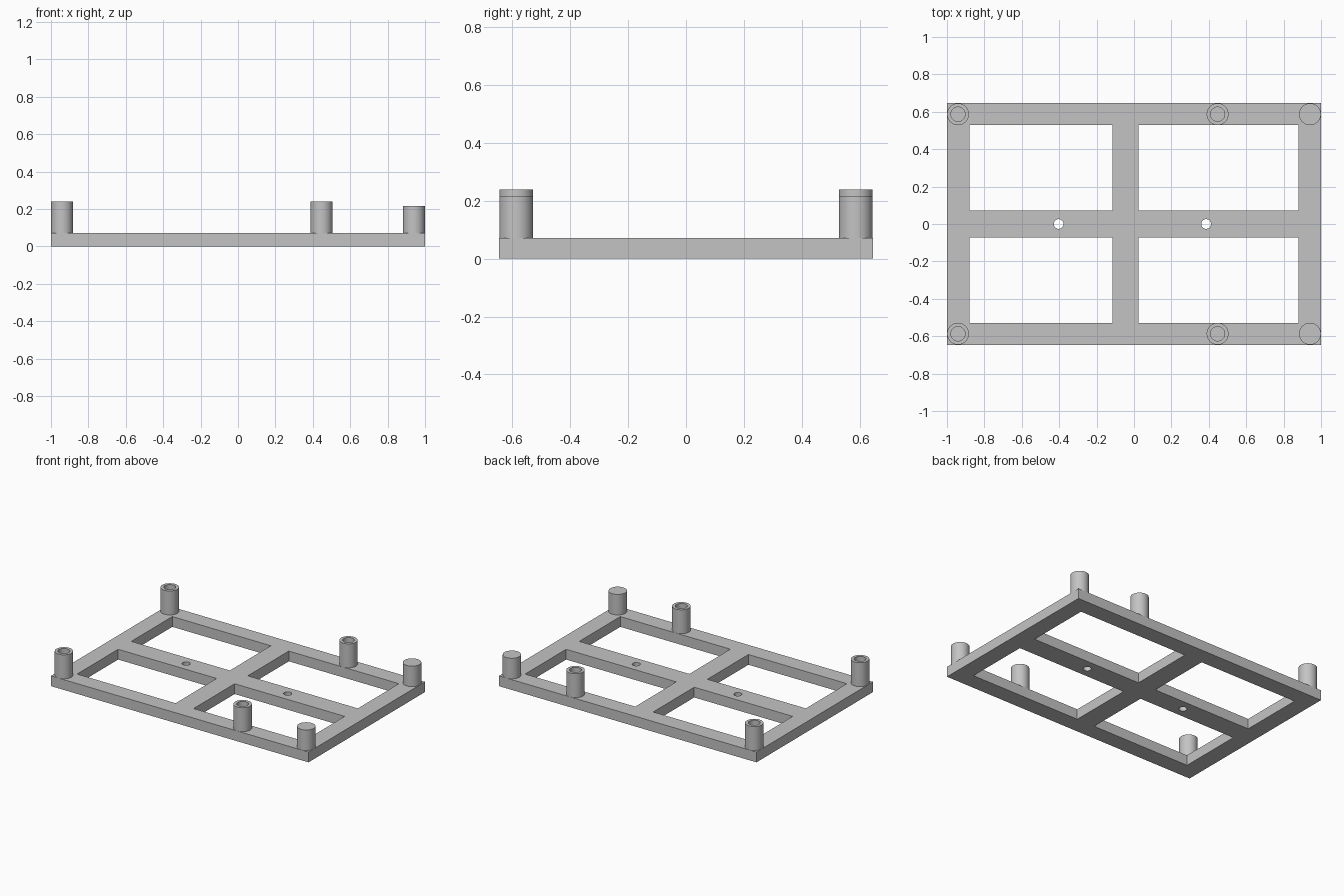
import bpy
import bmesh
import math
from mathutils import Matrix, Vector

if "Cube" in bpy.data.objects:
    bpy.data.objects.remove(bpy.data.objects["Cube"], do_unlink=True)

HALF_Y = 0.646
PLATE = 0.072
POST_R = 0.0585
BORE_R = 0.038

grey = bpy.data.materials.new("plain grey")
grey.use_nodes = True
grey.diffuse_color = (0.55, 0.55, 0.55, 1)
grey.node_tree.nodes["Principled BSDF"].inputs["Base Color"].default_value = grey.diffuse_color


def make_object(name, bm):
    bmesh.ops.recalc_face_normals(bm, faces=bm.faces[:])
    mesh = bpy.data.meshes.new(name)
    bm.to_mesh(mesh)
    bm.free()
    mesh.materials.append(grey)
    obj = bpy.data.objects.new(name, mesh)
    bpy.context.collection.objects.link(obj)
    return obj


def add_box(bm, x0, x1, y0, y1, z0, z1):
    centre = Vector((x0 + x1, y0 + y1, z0 + z1)) / 2
    size = Matrix.Diagonal((x1 - x0, y1 - y0, z1 - z0, 1))
    bmesh.ops.create_cube(bm, size=1, matrix=Matrix.Translation(centre) @ size)


def shade(obj):
    bpy.ops.object.select_all(action='DESELECT')
    obj.select_set(True)
    bpy.context.view_layer.objects.active = obj
    bpy.ops.object.shade_smooth_by_angle(angle=math.radians(30))


# Flat plate
bm = bmesh.new()
add_box(bm, -1, 1, -HALF_Y, HALF_Y, 0, PLATE)
frame = make_object("frame", bm)

# Cutter for four windows and two screw holes in the middle bar
bm = bmesh.new()
for x0, x1 in ((-0.88, -0.115), (0.025, 0.88)):
    for y0, y1 in ((-0.528, -0.073), (0.073, 0.528)):
        add_box(bm, x0, x1, y0, y1, -0.1, 0.2)
for x in (-0.403, 0.386):
    bmesh.ops.create_cone(bm, cap_ends=True, segments=32, radius1=0.026,
                          radius2=0.026, depth=0.4, matrix=Matrix.Translation((x, 0, 0)))
cutter = make_object("opening_cutter", bm)
cutter.hide_render = True

cut = frame.modifiers.new("openings", 'BOOLEAN')
cut.operation = 'DIFFERENCE'
cut.solver = 'EXACT'
cut.object = cutter
bpy.context.view_layer.objects.active = frame
bpy.ops.object.modifier_apply(modifier=cut.name)
bpy.data.objects.remove(cutter, do_unlink=True)
shade(frame)


# Round posts, turned from a half profile
def post(name, x, y, profile):
    bm = bmesh.new()
    verts = [bm.verts.new((r, 0, z)) for r, z in profile]
    edges = [bm.edges.new(pair) for pair in zip(verts, verts[1:])]
    bmesh.ops.spin(bm, geom=verts + edges, cent=(0, 0, 0), axis=(0, 0, 1),
                   angle=math.tau, steps=48)
    bmesh.ops.remove_doubles(bm, verts=bm.verts[:], dist=0.0001)
    obj = make_object(name, bm)
    obj.location = (x, y, 0)
    shade(obj)


base = PLATE - 0.01
hollow = [(0, base), (POST_R, base), (POST_R, 0.24), (BORE_R, 0.24),
          (BORE_R, PLATE), (0, PLATE)]
solid = [(0, base), (POST_R, base), (POST_R, 0.216), (0, 0.216)]

for side, y in (("front", -0.587), ("back", 0.587)):
    post(side + "_right_hollow_post", -0.941, y, hollow)
    post(side + "_middle_hollow_post", 0.447, y, hollow)
    post(side + "_left_solid_post", 0.941, y, solid)
